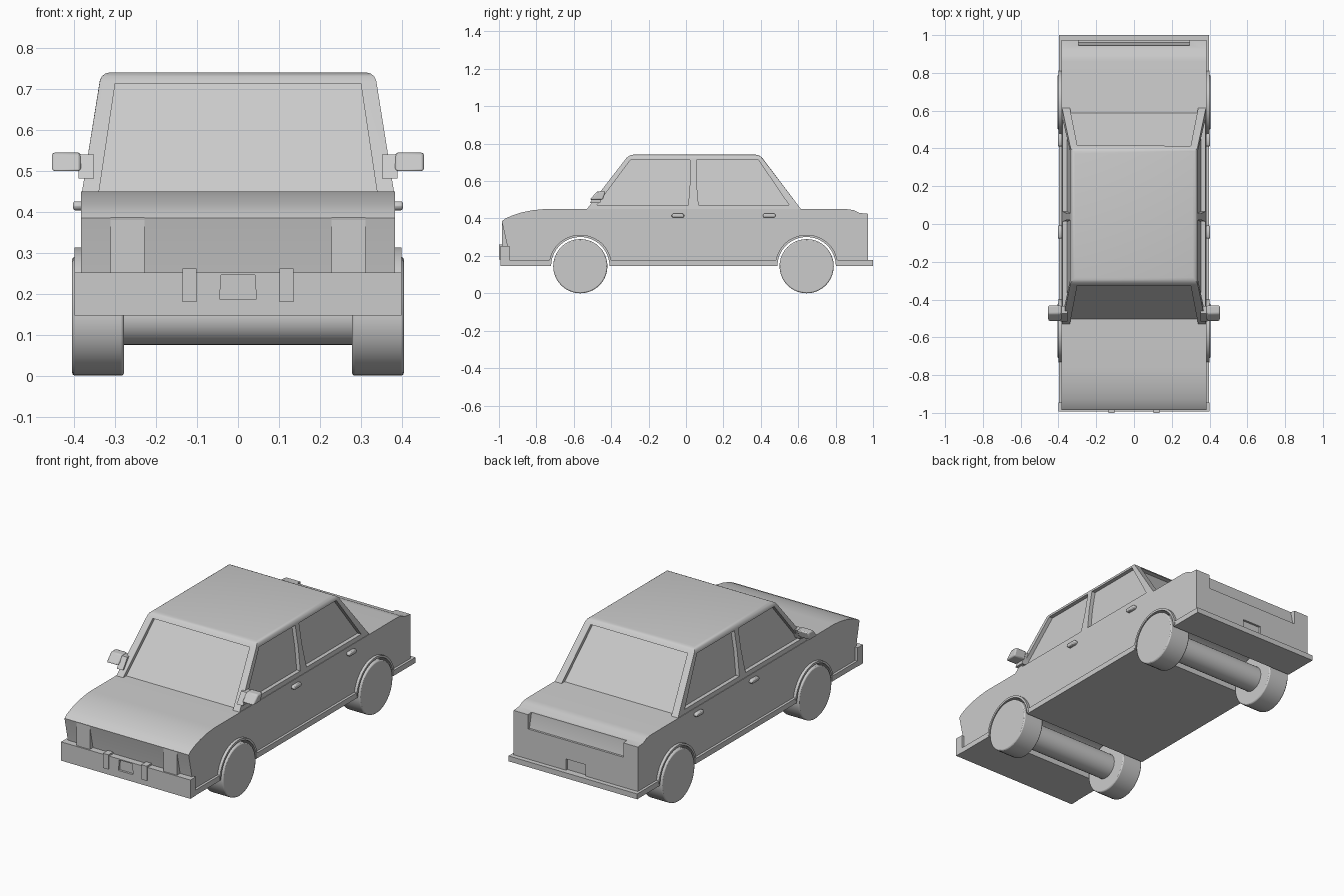
import bpy, bmesh
from math import sin, cos, pi, radians

if "Cube" in bpy.data.objects:
    bpy.data.objects.remove(bpy.data.objects["Cube"])


def solid(name, a, b, bevel=0, seg=2):
    """Closed solid between two matching point loops."""
    bm = bmesh.new()
    va = [bm.verts.new(p) for p in a]
    vb = [bm.verts.new(p) for p in b]
    n = len(a)
    bm.faces.new(va)
    bm.faces.new(vb[::-1])
    for i in range(n):
        j = (i + 1) % n
        bm.faces.new((va[i], vb[i], vb[j], va[j]))
    bmesh.ops.recalc_face_normals(bm, faces=bm.faces)
    me = bpy.data.meshes.new(name)
    bm.to_mesh(me)
    bm.free()
    ob = bpy.data.objects.new(name, me)
    bpy.context.collection.objects.link(ob)
    if bevel:
        m = ob.modifiers.new("bevel", 'BEVEL')
        m.width, m.segments, m.limit_method = bevel, seg, 'ANGLE'
        m.angle_limit = radians(40)
    return ob


def prism(name, yz, x0, x1, **k):
    """Side-view profile extruded along x."""
    return solid(name, [(x0, y, z) for y, z in yz], [(x1, y, z) for y, z in yz], **k)


def box(name, x0, x1, y0, y1, z0, z1, **k):
    return prism(name, [(y0, z0), (y1, z0), (y1, z1), (y0, z1)], x0, x1, **k)


def arc(y, z, r, n, a0=0.0, a1=2 * pi, closed=True):
    d = n if closed else n - 1
    return [(y + r * cos(a0 + (a1 - a0) * i / d), z + r * sin(a0 + (a1 - a0) * i / d)) for i in range(n)]


def mirror(ob):
    ob.modifiers.new("mirror", 'MIRROR').use_bisect_axis[0] = False
    return ob


def select(ob):
    bpy.ops.object.select_all(action='DESELECT')
    bpy.context.view_layer.objects.active = ob
    ob.select_set(True)


def smooth(ob, angle=32):
    select(ob)
    bpy.ops.object.shade_smooth_by_angle(angle=radians(angle))
    return ob


def cut(ob, cutter):
    cutter.hide_render = True
    m = ob.modifiers.new("cut", 'BOOLEAN')
    m.operation, m.solver, m.object = 'DIFFERENCE', 'EXACT', cutter
    select(ob)
    bpy.ops.object.modifier_apply(modifier=m.name)
    bpy.data.objects.remove(cutter)


AXLES = {"front": -0.565, "rear": 0.645}
WZ, WR = 0.145, 0.143

# Lower body, with a leaning nose and curved bonnet
body = prism("lower_body", [
    (-0.945, 0.16), (-0.955, 0.25), (-0.985, 0.385), (-0.965, 0.4), (-0.93, 0.416),
    (-0.88, 0.432), (-0.82, 0.444), (-0.76, 0.45), (0.86, 0.45), (0.895, 0.445),
    (0.925, 0.43), (0.974, 0.425), (0.974, 0.16)], -0.384, 0.384)
# Sill and rear bumper ledge
sill = box("sill", -0.398, 0.398, -0.96, 1.0, 0.147, 0.177)

# Wheel tunnels through body and sill
for y in AXLES.values():
    for part in (body, sill):
        cut(part, prism("cutter", arc(y, WZ, 0.157, 48), -0.6, 0.6))
# Sloped recess between the tail lamps, and rear plate recess
cut(body, prism("cutter", [(0.945, 0.5), (0.945, 0.42), (0.962, 0.345), (1.1, 0.345), (1.1, 0.5)],
                -0.295, 0.295))
cut(body, box("cutter", -0.06, 0.06, 0.962, 1.1, 0.17, 0.24))
smooth(body)

# Posts between grille and headlamps
mirror(prism("nose_post", [(-0.984, 0.245), (-0.94, 0.245), (-0.94, 0.4), (-0.984, 0.386)], 0.228, 0.311))

# Front bumper with plate recess and guards
bumper = box("front_bumper", -0.4, 0.4, -0.992, -0.945, 0.147, 0.252)
cut(bumper, solid("cutter", [(x, -1.1, z) for x, z in ((-.045, .187), (.045, .187), (.041, .246), (-.041, .246))],
                  [(x, -0.98, z) for x, z in ((-.045, .187), (.045, .187), (.041, .246), (-.041, .246))]))
mirror(box("bumper_guard", 0.102, 0.136, -1.0, -0.95, 0.18, 0.262))

# Cabin: tapered block with rounded roof edges
ZB, ZT = 0.45, 0.741


def lerp(z, a, b):
    return a + (b - a) * (z - ZB) / (ZT - ZB)


def ring(z):
    x, f, r = lerp(z, 0.381, 0.334), lerp(z, -0.53, -0.305), lerp(z, 0.615, 0.395)
    return [(-x, f, z), (x, f, z), (x, r, z), (-x, r, z)]


cabin = solid("cabin", ring(ZB), ring(ZT))
bm = bmesh.new()
bm.from_mesh(cabin.data)
roof = [e for e in bm.edges if all(v.co.z > 0.7 for v in e.verts)]
bmesh.ops.bevel(bm, geom=roof, offset=0.022, segments=3, profile=0.5, affect='EDGES')
bm.to_mesh(cabin.data)
bm.free()

# Windscreen and rear window, sunk parallel to the slope
for (a, b), s in (((-0.53, -0.305), 1), ((0.615, 0.395), -1)):
    q = [(x, lerp(z, a, b), z) for x, z in ((-.341, .44), (.341, .44), (.3, .714), (-.3, .714))]
    cut(cabin, solid("cutter", [(x, y - s * 0.06, z) for x, y, z in q],
                     [(x, y + s * 0.028, z) for x, y, z in q]))
# Side windows
WINDOWS = ([(-0.475, .473), (0.012, .473), (0.022, .6), (0.022, .714), (-0.296, .714)],
           [(0.067, .473), (0.55, .473), (0.386, .714), (0.056, .714), (0.056, .6)])
for s in (-1, 1):
    for w in WINDOWS:
        cut(cabin, solid("cutter", [(s * (lerp(z, .381, .334) + 0.05), y, z) for y, z in w],
                         [(s * (lerp(z, .381, .334) - 0.022), y, z) for y, z in w]))
smooth(cabin)

for name, y in AXLES.items():
    # Wheel, axle tube and arch lip
    wheel = prism(name + "_wheel", arc(y, WZ, WR + 0.002, 40), 0.279, 0.405, bevel=0.006)
    smooth(mirror(wheel))
    smooth(prism(name + "_axle", arc(y, WZ, 0.07, 32), -0.3, 0.3))
    lip = arc(y, WZ, 0.168, 28, 0.05, pi - 0.05, False) + \
        arc(y, WZ, 0.156, 28, pi - 0.05, 0.05, False)
    smooth(mirror(prism(name + "_arch_lip", lip, 0.37, 0.4)))

# Door handles
for name, y in (("front", -0.043), ("rear", 0.445)):
    h = [(y + dy, 0.415 + dz) for dy, dz in ((-.034, -.005), (-.026, -.011), (.026, -.011), (.034, -.005),
                                             (.034, .005), (.026, .011), (-.026, .011), (-.034, .005))]
    smooth(mirror(prism(name + "_door_handle", h, 0.375, 0.403, bevel=0.005)), 40)

# Door mirrors with short arms
mirror(prism("mirror_arm", [(-0.515, .482), (-0.46, .482), (-0.435, .54), (-0.475, .54)], 0.352, 0.39))
smooth(mirror(prism("door_mirror", [(-0.515, .5), (-0.445, .5), (-0.43, .545), (-0.475, .545)],
                    0.384, 0.455, bevel=0.007)), 40)
